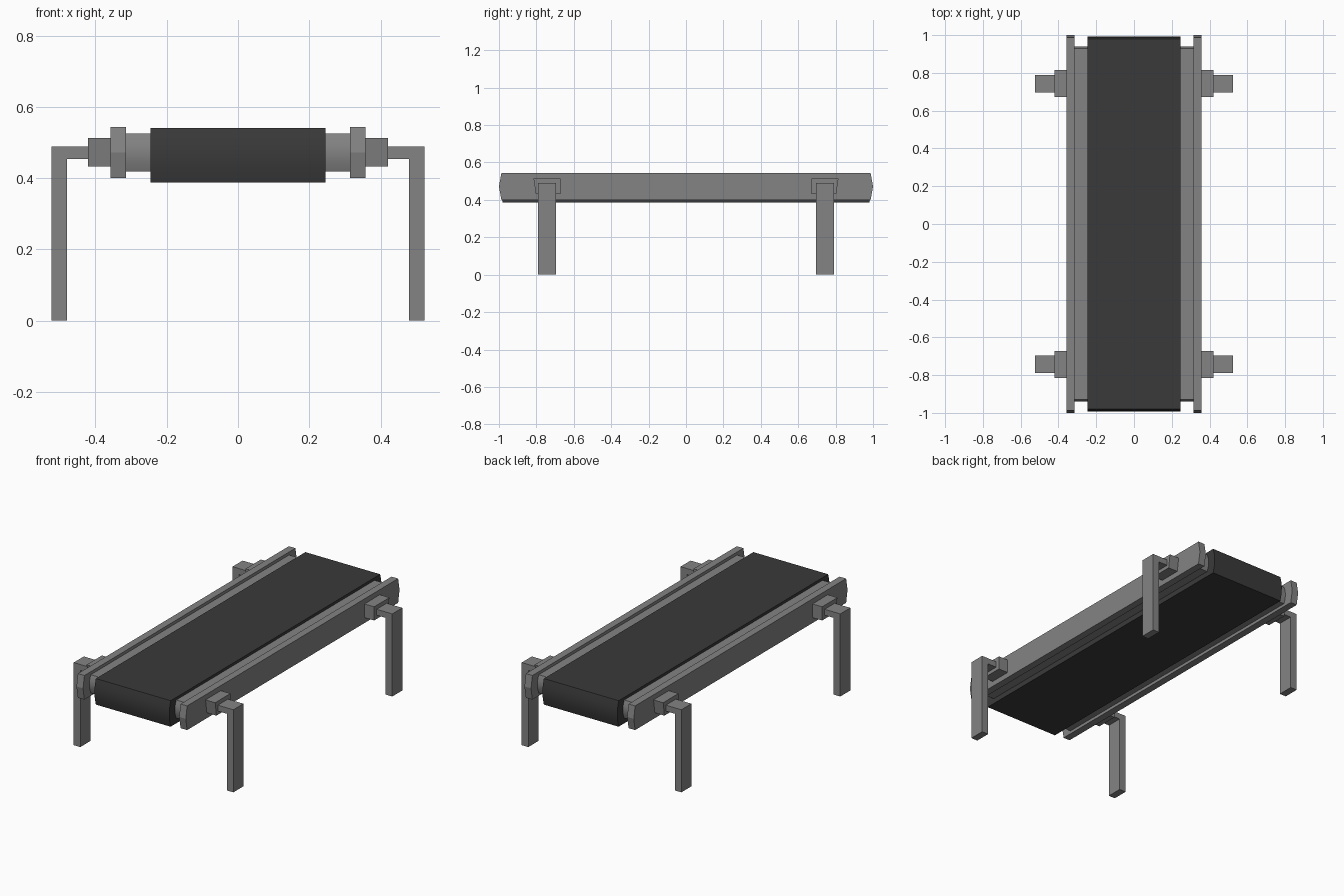
import bpy, bmesh

if "Cube" in bpy.data.objects:
    bpy.data.objects.remove(bpy.data.objects["Cube"])


def material(name, rgb):
    m = bpy.data.materials.new(name)
    m.diffuse_color = (*rgb, 1)
    m.use_nodes = True
    m.node_tree.nodes["Principled BSDF"].inputs["Base Color"].default_value = m.diffuse_color
    return m


GREY = material("grey metal", (0.23, 0.23, 0.235))
BLACK = material("dark rubber", (0.042, 0.042, 0.042))


def extrude(name, profile, x0, x1, mat, smooth=False):
    """Extrude a closed (y, z) profile from x0 to x1."""
    bm = bmesh.new()
    face = bm.faces.new([bm.verts.new((x0, y, z)) for y, z in profile])
    res = bmesh.ops.extrude_face_region(bm, geom=[face])
    verts = [g for g in res["geom"] if isinstance(g, bmesh.types.BMVert)]
    bmesh.ops.translate(bm, verts=verts, vec=(x1 - x0, 0, 0))
    bmesh.ops.recalc_face_normals(bm, faces=bm.faces)
    me = bpy.data.meshes.new(name)
    bm.to_mesh(me)
    bm.free()
    me.materials.append(mat)
    ob = bpy.data.objects.new(name, me)
    bpy.context.collection.objects.link(ob)
    if smooth:
        bpy.ops.object.select_all(action='DESELECT')
        ob.select_set(True)
        bpy.context.view_layer.objects.active = ob
        bpy.ops.object.shade_smooth_by_angle(angle=0.6)
    return ob


def bar(y_flat, y_tip, z0, z1, bulge):
    """Long side profile whose ends bulge outward through the given fractions."""
    end = [(y_flat + (y_tip - y_flat) * b, z0 + (z1 - z0) * t) for t, b in bulge]
    return end + [(-y, z) for y, z in reversed(end)]


POINTED = [(0, 0), (0.5, 1), (1, 0)]
ROUND = [(0, 0), (0.25, 0.75), (0.5, 1), (0.75, 0.75), (1, 0)]

# Belt
extrude("belt", bar(0.98, 0.993, 0.387, 0.541, ROUND), -0.245, 0.245, BLACK, True)

for s, side in ((-1, "left"), (1, "right")):
    # Inner and outer side rails
    extrude(side + "_inner_rail", bar(0.928, 0.941, 0.418, 0.525, ROUND),
            s * 0.24, s * 0.316, GREY, True)
    extrude(side + "_outer_rail", bar(0.987, 1.0, 0.40, 0.543, POINTED),
            s * 0.315, s * 0.358, GREY)
    for e, end in ((-1, "front"), (1, "back")):
        tag = f"{side}_{end}"
        # Mounting block with a slanted outer end
        block = [(0.672, 0.432), (0.803, 0.432), (0.815, 0.513), (0.672, 0.513)]
        extrude(tag + "_block", [(e * y, z) for y, z in block],
                s * 0.355, s * 0.421, GREY)

        # Bent leg: horizontal arm and upright
        def rect(z0, z1):
            return [(e * y, z) for y, z in
                    ((0.696, z0), (0.79, z0), (0.79, z1), (0.696, z1))]
        extrude(tag + "_leg_arm", rect(0.454, 0.489), s * 0.42, s * 0.481, GREY)
        extrude(tag + "_leg", rect(0, 0.489), s * 0.48, s * 0.523, GREY)
